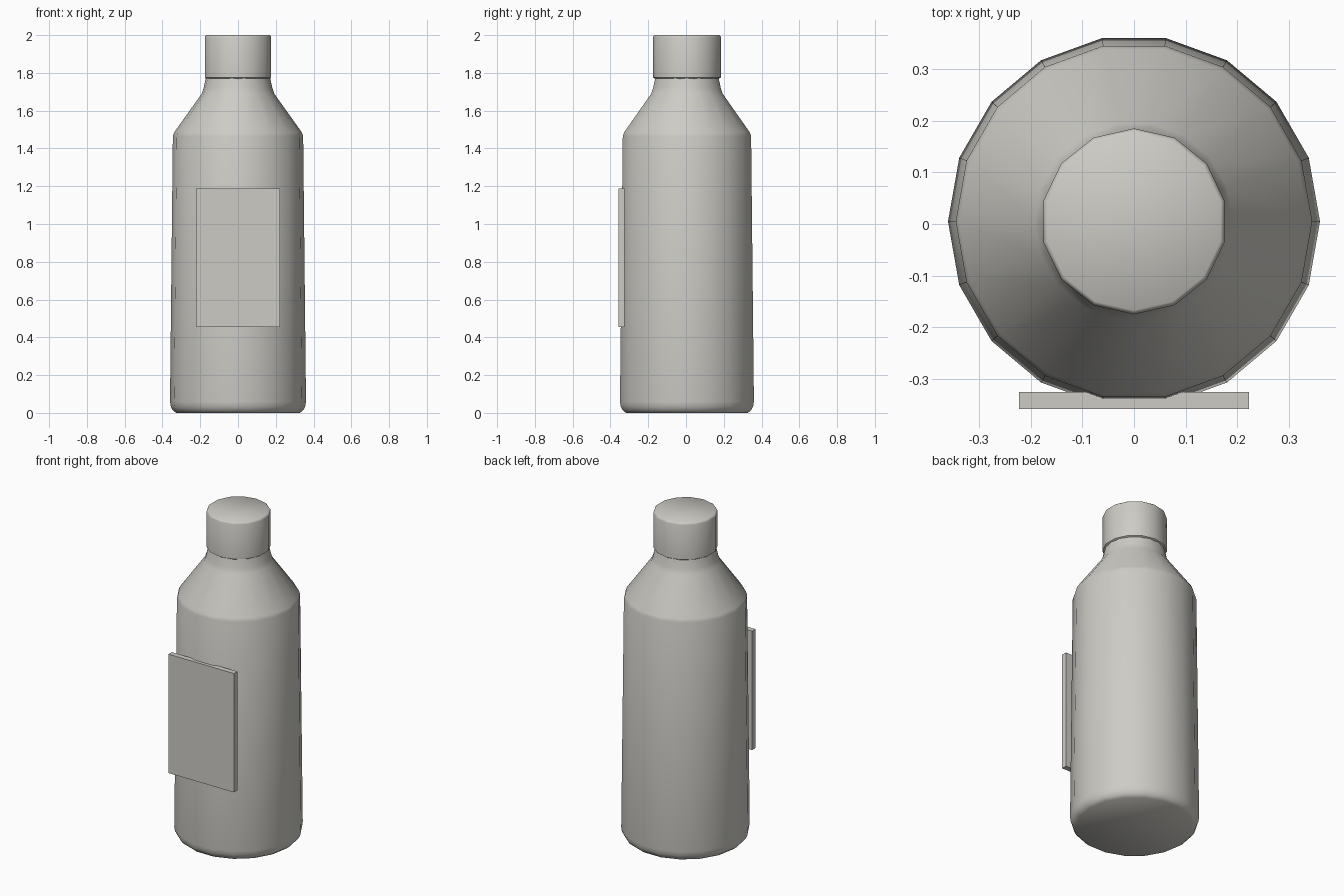
import bpy, bmesh, math

cube = bpy.data.objects.get("Cube")
if cube:
    bpy.data.objects.remove(cube, do_unlink=True)

CENTRE_Y = 0.005


def make_material(name, rgb):
    mat = bpy.data.materials.new(name)
    mat.use_nodes = True
    colour = (*rgb, 1.0)
    mat.diffuse_color = colour
    mat.node_tree.nodes["Principled BSDF"].inputs["Base Color"].default_value = colour
    return mat


grey = make_material("warm_grey", (0.61, 0.60, 0.56))


def finish(name, bm):
    bmesh.ops.recalc_face_normals(bm, faces=bm.faces)
    mesh = bpy.data.meshes.new(name)
    bm.to_mesh(mesh)
    bm.free()
    mesh.materials.append(grey)
    obj = bpy.data.objects.new(name, mesh)
    bpy.context.collection.objects.link(obj)
    return obj


def turned(name, profile, sides, start):
    """Closed solid of revolution from (radius, height) pairs."""
    bm = bmesh.new()
    rings = []
    for r, z in profile:
        ring = []
        for i in range(sides):
            a = start + math.tau * i / sides
            ring.append(bm.verts.new((r * math.cos(a), CENTRE_Y + r * math.sin(a), z)))
        rings.append(ring)
    for low, high in zip(rings, rings[1:]):
        for i in range(sides):
            j = (i + 1) % sides
            bm.faces.new((low[i], low[j], high[j], high[i]))
    bm.faces.new(rings[0][::-1])
    bm.faces.new(rings[-1])
    obj = finish(name, bm)
    bpy.ops.object.select_all(action="DESELECT")
    obj.select_set(True)
    bpy.context.view_layer.objects.active = obj
    bpy.ops.object.shade_smooth_by_angle(angle=math.radians(42))
    return obj


# Bottle with rounded foot, gentle taper, shoulder and neck
turned("bottle_body", [(0.328, 0), (0.346, 0.015), (0.356, 0.035), (0.36, 0.06),
                       (0.345, 1.465), (0.338, 1.485), (0.192, 1.69),
                       (0.182, 1.72), (0.17, 1.775), (0.165, 1.80)], 18, 0)

# Screw cap with softened rims
turned("bottle_cap", [(0.168, 1.768), (0.18, 1.776), (0.18, 1.989), (0.177, 1.996),
                      (0.172, 2.0)], 14, math.pi / 2)

# Flat label board on the front
bm = bmesh.new()
bmesh.ops.create_cube(bm, size=1)
bmesh.ops.scale(bm, vec=(0.446, 0.033, 0.732), verts=bm.verts)
bmesh.ops.translate(bm, vec=(0, -0.3415, 0.821), verts=bm.verts)
finish("front_label", bm)
